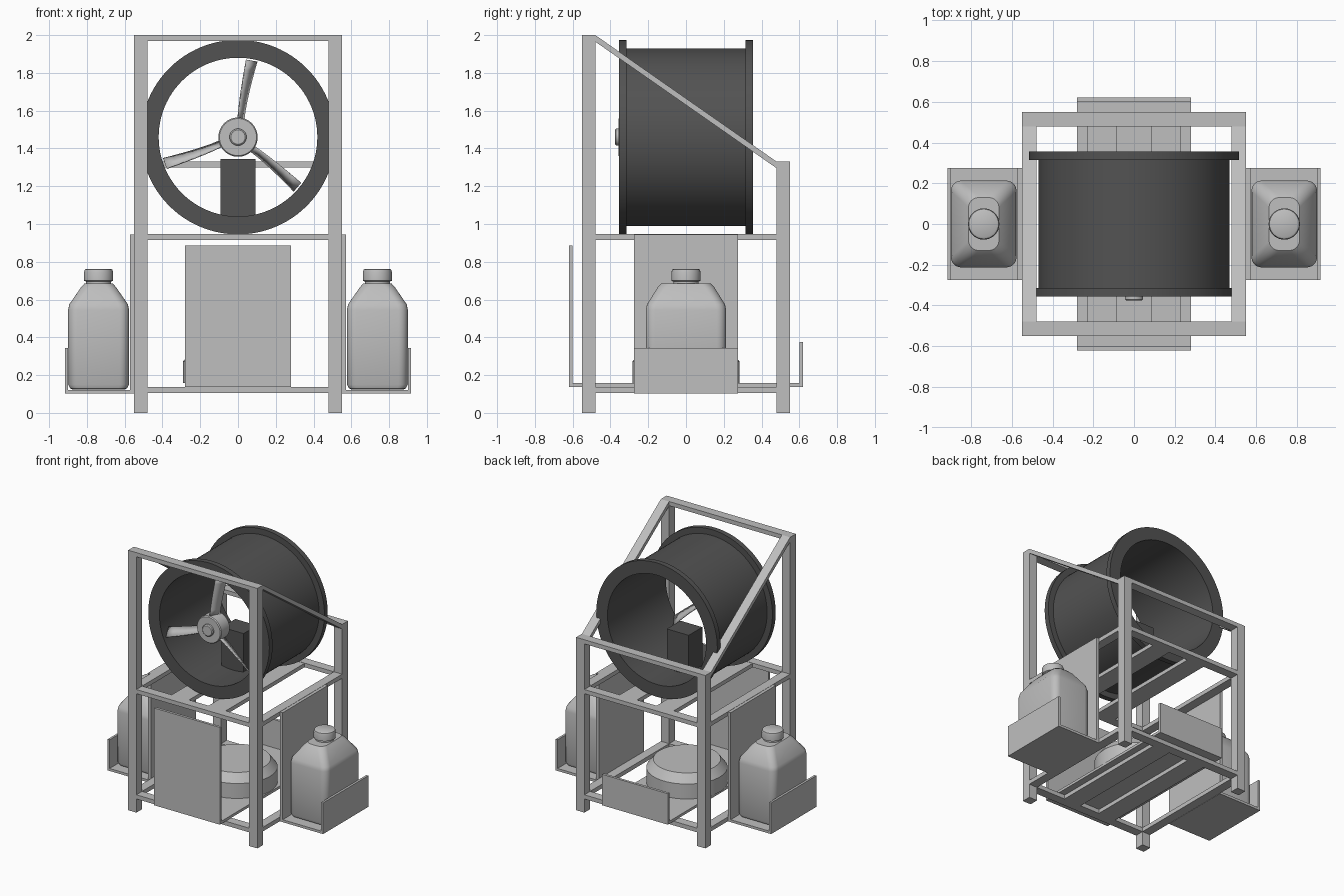
import bpy, bmesh, math
from mathutils import Matrix, Vector

if "Cube" in bpy.data.objects:
    bpy.data.objects.remove(bpy.data.objects["Cube"], do_unlink=True)


def material(name, value):
    m = bpy.data.materials.new(name)
    m.use_nodes = True
    colour = (value, value, value, 1)
    m.diffuse_color = colour
    m.node_tree.nodes["Principled BSDF"].inputs["Base Color"].default_value = colour
    return m


LIGHT = material("light grey", 0.52)
DARK = material("dark grey", 0.085)


def finish(name, bm, mat, smooth=False):
    bmesh.ops.recalc_face_normals(bm, faces=bm.faces)
    mesh = bpy.data.meshes.new(name)
    bm.to_mesh(mesh)
    bm.free()
    mesh.materials.append(mat)
    ob = bpy.data.objects.new(name, mesh)
    bpy.context.collection.objects.link(ob)
    if smooth:
        bpy.ops.object.select_all(action="DESELECT")
        ob.select_set(True)
        bpy.context.view_layer.objects.active = ob
        bpy.ops.object.shade_smooth_by_angle(angle=math.radians(35))
    return ob


def box(name, x, y, z, mat=LIGHT):
    bm = bmesh.new()
    bmesh.ops.create_cube(bm, size=1)
    for v in bm.verts:
        v.co = [lo + (c + 0.5) * (hi - lo) for c, (lo, hi) in zip(v.co, (x, y, z))]
    return finish(name, bm, mat)


def span(a, b, side):
    return tuple(sorted((a * side, b * side)))


def loft(bm, rings, closed=False):
    loops = [[bm.verts.new(p) for p in ring] for ring in rings]
    pairs = list(zip(loops, loops[1:]))
    if closed:
        pairs.append((loops[-1], loops[0]))
    else:
        bm.faces.new(loops[0])
        bm.faces.new(loops[-1])
    n = len(loops[0])
    for a, b in pairs:
        for i in range(n):
            j = (i + 1) % n
            bm.faces.new((a[i], a[j], b[j], b[i]))


def lathe(name, profile, centre, mat, along_y=False, closed=False, n=64):
    """Spin (radius, height) points about z, or about y."""
    bm = bmesh.new()
    turn = Matrix.Rotation(-math.pi / 2, 3, "X") if along_y else Matrix.Identity(3)
    loft(bm, [[Vector(centre) + turn @ Vector((r * math.cos(2 * math.pi * i / n),
                                               r * math.sin(2 * math.pi * i / n), h))
               for i in range(n)] for r, h in profile], closed)
    return finish(name, bm, mat, True)


def rounded_ring(cx, z, hx, hy, r, steps=6):
    ring = []
    for quarter, (sx, sy) in enumerate(((1, 1), (-1, 1), (-1, -1), (1, -1))):
        for k in range(steps + 1):
            a = math.pi / 2 * (quarter + k / steps)
            ring.append((cx + sx * (hx - r) + r * math.cos(a),
                         sy * (hy - r) + r * math.sin(a), z))
    return ring


IN, OUT = 0.48, 0.55
SIDES = (("left", 1), ("right", -1))

# Frame: posts, side rails and sloping braces
for side, s in SIDES:
    x = span(IN, OUT, s)
    box(f"front_post_{side}", x, (-OUT, -IN), (0, 2))
    box(f"back_post_{side}", x, (IN, OUT), (0, 1.33))
    for level, z in (("lower", 0.105), ("middle", 0.915)):
        box(f"{level}_side_rail_{side}", x, (-IN, IN), (z, z + 0.032))
        box(f"{level}_slat_{side}", span(0.083, 0.23, s), (-IN, IN), (z, z + 0.03))
    bm = bmesh.new()
    slope = ((-IN, 2.0), (IN, 1.33), (IN, 1.295), (-IN, 1.965))
    loft(bm, [[(px, y, z) for y, z in slope] for px in x])
    finish(f"sloping_brace_{side}", bm, LIGHT)

# Frame: cross rails
for end, s, top in (("front", -1, 1.968), ("back", 1, 1.298)):
    for level, z in (("lower", 0.105), ("middle", 0.915), ("top", top)):
        box(f"{level}_{end}_rail", (-IN, IN), span(IN, OUT, s), (z, z + 0.032))

# Central tray with tall front panel and low back lip
box("tray_floor", (-0.28, 0.28), (-0.62, 0.62), (0.137, 0.157))
box("tray_front_panel", (-0.28, 0.28), (-0.62, -0.6), (0.137, 0.885))
box("tray_back_lip", (-0.28, 0.28), (0.6, 0.62), (0.137, 0.375))
lathe("round_unit", [(0.283, 0.157), (0.283, 0.272), (0.235, 0.335)],
      (-0.008, 0, 0), LIGHT)

# Side brackets holding bottles
for side, s in SIDES:
    y = (-0.275, 0.275)
    box(f"bracket_panel_{side}", span(0.55, 0.573, s), y, (0.103, 0.945))
    box(f"bracket_floor_{side}", span(0.55, 0.917, s), y, (0.103, 0.122))
    box(f"bracket_lip_{side}", span(0.9, 0.917, s), y, (0.103, 0.343))
    cx = 0.738 * s
    bm = bmesh.new()
    loft(bm, [rounded_ring(cx, *row) for row in (
        (0.123, 0.135, 0.19, 0.04), (0.13, 0.15, 0.205, 0.045),
        (0.15, 0.161, 0.213, 0.05), (0.545, 0.161, 0.213, 0.05),
        (0.575, 0.155, 0.206, 0.05), (0.665, 0.093, 0.15, 0.05),
        (0.685, 0.075, 0.13, 0.05))])
    finish(f"bottle_{side}", bm, LIGHT, True)
    lathe(f"bottle_cap_{side}",
          [(0.066, 0.68), (0.066, 0.695), (0.077, 0.7), (0.077, 0.745),
           (0.073, 0.758), (0.064, 0.763)], (cx, 0, 0), LIGHT, n=32)

# Flanged fan duct
AXIS = 1.46
lathe("fan_duct",
      [(0.42, -0.355), (0.515, -0.355), (0.515, -0.315), (0.47, -0.315),
       (0.47, 0.315), (0.515, 0.315), (0.515, 0.355), (0.42, 0.355)],
      (0, 0, AXIS), DARK, True, True, 96)
box("motor_box", (-0.093, 0.093), (-0.065, 0.1), (1.03, 1.345), DARK)

# Fan hub and blades
lathe("fan_hub", [(0.104, -0.25), (0.104, -0.35), (0.098, -0.357)],
      (0, 0, AXIS), LIGHT, True, n=48)
lathe("hub_cap", [(0.045, -0.35), (0.045, -0.37), (0.038, -0.376)],
      (0, 0, AXIS), LIGHT, True, n=32)
for k in range(3):
    bm = bmesh.new()
    rows = []
    for i in range(7):
        t = i / 6
        lead = Vector((0.045 * t ** 1.3, -0.345 + 0.01 * t, 0.09 + 0.32 * t))
        trail = Vector((0.03 + 0.07 * t ** 1.3, -0.262 - 0.01 * t, 0.09 + 0.31 * t))
        rows.append([bm.verts.new(p) for p in (lead, trail)])
    for a, b in zip(rows, rows[1:]):
        bm.faces.new((a[0], a[1], b[1], b[0]))
    bm.transform(Matrix.Translation((0, 0, AXIS)) @ Matrix.Rotation(k * math.tau / 3, 4, "Y"))
    blade = finish(f"fan_blade_{k + 1}", bm, LIGHT, True)
    solid = blade.modifiers.new("thickness", "SOLIDIFY")
    solid.thickness = 0.008
    solid.offset = 0
